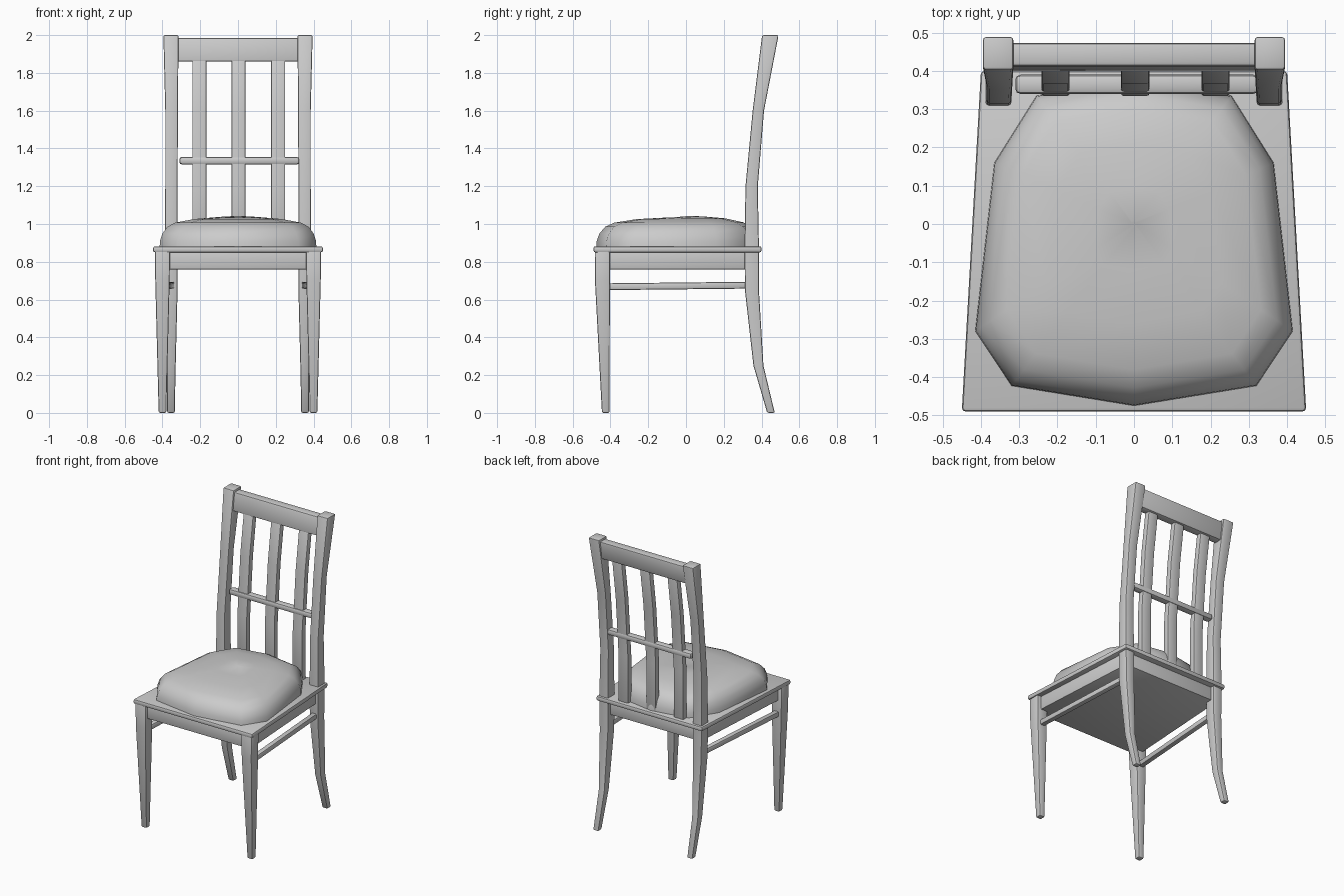
import bpy, bmesh, math

if "Cube" in bpy.data.objects:
    bpy.data.objects.remove(bpy.data.objects["Cube"])


def skin(name, rings, bevel=0.008, smooth=30):
    """Closed solid through a list of point rings, hard edges rounded."""
    bm = bmesh.new()
    loops = [[bm.verts.new(p) for p in ring] for ring in rings]
    n = len(loops[0])
    for a, b in zip(loops, loops[1:]):
        for i in range(n):
            j = (i + 1) % n
            bm.faces.new((a[i], a[j], b[j], b[i]))
    bm.faces.new(loops[0][::-1])
    bm.faces.new(loops[-1])
    bmesh.ops.recalc_face_normals(bm, faces=bm.faces[:])
    if bevel:
        edges = [e for e in bm.edges if e.calc_face_angle(0) > 0.7]
        bmesh.ops.bevel(bm, geom=edges, offset=bevel, offset_type='OFFSET',
                        segments=2, profile=0.5, affect='EDGES')
    mesh = bpy.data.meshes.new(name)
    bm.to_mesh(mesh)
    bm.free()
    ob = bpy.data.objects.new(name, mesh)
    bpy.context.collection.objects.link(ob)
    bpy.ops.object.select_all(action='DESELECT')
    ob.select_set(True)
    bpy.context.view_layer.objects.active = ob
    bpy.ops.object.shade_smooth_by_angle(angle=math.radians(smooth))
    return ob


def rect(x0, x1, y0, y1, z):
    return [(x0, y0, z), (x1, y0, z), (x1, y1, z), (x0, y1, z)]


def trapezoid(front_x, back_x, y0, y1, z):
    return [(-front_x, y0, z), (front_x, y0, z), (back_x, y1, z), (-back_x, y1, z)]


def flip(rings):
    return [[(-x, y, z) for x, y, z in ring] for ring in rings]


# Seat board and apron frame
skin("seat_board", [trapezoid(0.45, 0.40, -0.49, 0.40, z) for z in (0.85, 0.882)], 0.01)
skin("apron", [trapezoid(0.415, 0.365, -0.46, 0.36, z) for z in (0.76, 0.855)], 0.004)

# Tapered front legs
front_leg = [rect(0.38, 0.42, -0.445, -0.405, 0),
             rect(0.362, 0.438, -0.482, -0.403, 0.7),
             rect(0.36, 0.44, -0.483, -0.403, 0.86)]

# Curved back legs that continue as back posts
back_post = [rect(0.335, 0.375, 0.43, 0.47, 0),
             rect(0.33, 0.376, 0.357, 0.41, 0.25),
             rect(0.32, 0.385, 0.312, 0.386, 0.65),
             rect(0.32, 0.388, 0.31, 0.386, 0.88),
             rect(0.32, 0.385, 0.315, 0.38, 1.2),
             rect(0.318, 0.385, 0.353, 0.413, 1.6),
             rect(0.315, 0.395, 0.403, 0.49, 2.0)]

# Side stretchers between front and back legs
stretcher = [[(x + dx, y, z + dz) for dx, dz in
              ((-0.018, -0.018), (0.018, -0.018), (0.018, 0.018), (-0.018, 0.018))]
             for x, y, z in ((0.40, -0.42, 0.668), (0.355, 0.33, 0.676))]

for name, rings in (("front_leg", front_leg), ("back_post", back_post),
                    ("side_stretcher", stretcher)):
    skin(name + "_right", rings)
    skin(name + "_left", flip(rings))

# Back slats following the curve of the posts
for i, x in enumerate((-0.205, 0.003, 0.213)):
    skin(f"back_slat_{i + 1}",
         [rect(x - 0.037, x + 0.037, y0, y1, z) for y0, y1, z in
          ((0.335, 0.375, 0.875), (0.335, 0.375, 1.2),
           (0.366, 0.406, 1.6), (0.405, 0.445, 1.88))], 0.006)

# Top rail and thin cross bar
skin("top_rail", [rect(-0.33, 0.33, 0.398, 0.456, 1.86),
                  rect(-0.33, 0.33, 0.413, 0.474, 1.985)], 0.01)
skin("cross_bar", [rect(-0.31, 0.325, 0.34, 0.39, z) for z in (1.315, 1.355)], 0.013)

# Domed cushion: one outline shrunk ring by ring
half = [(0, -0.475), (0.32, -0.423), (0.415, -0.28), (0.365, 0.16), (0.255, 0.335), (0, 0.38)]
outline = half + [(-x, y) for x, y in half[-2:0:-1]]
levels = ((1.0, 0.878), (0.995, 0.91), (0.965, 0.95), (0.9, 0.986),
          (0.8, 1.008), (0.55, 1.028), (0.25, 1.037), (0.02, 1.04))
skin("cushion", [[(x * s, y * s, z + 0.01 * y * (1 - s)) for x, y in outline]
                 for s, z in levels], 0, 60)
